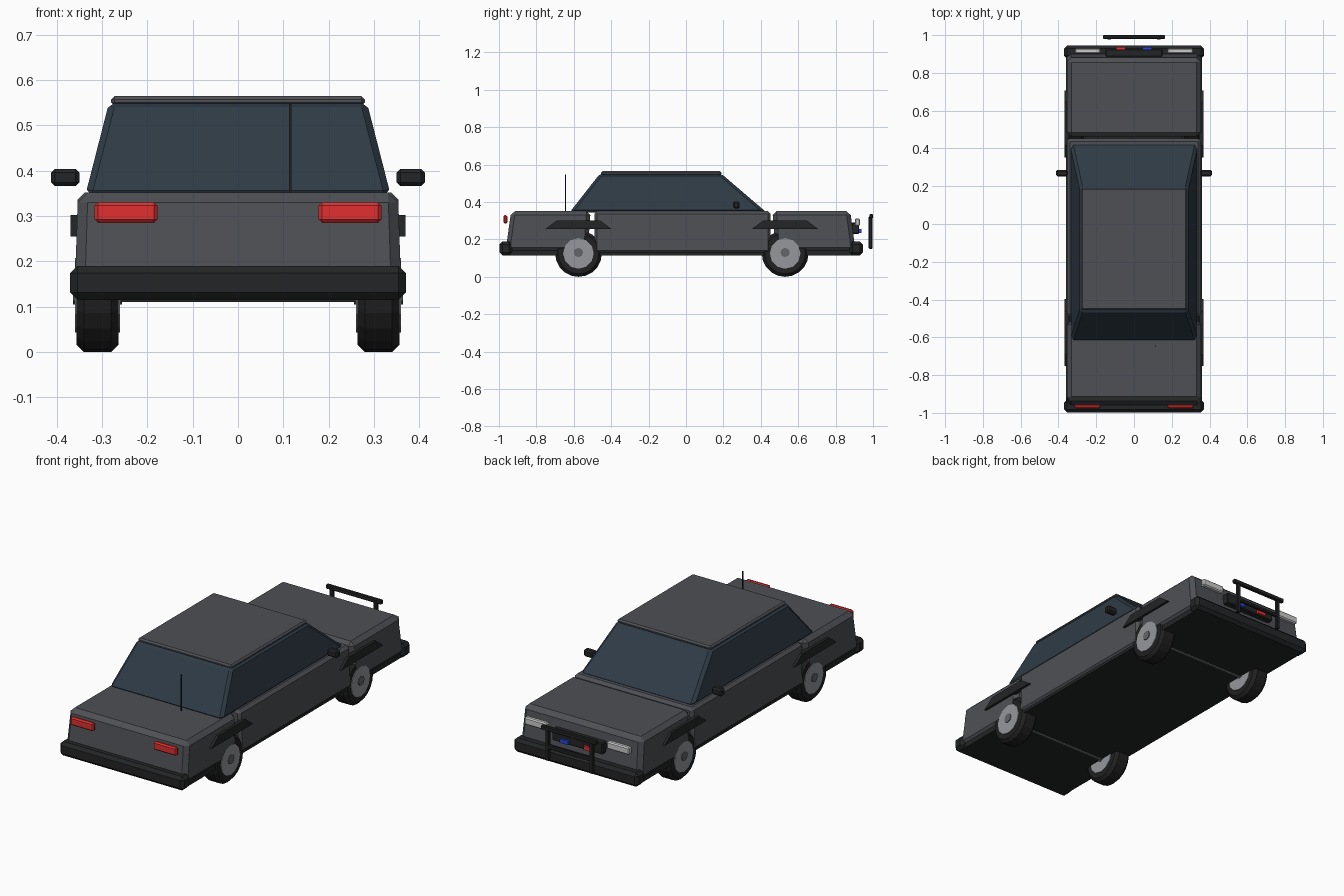
import bpy, bmesh, math
from mathutils import Matrix, Vector

if "Cube" in bpy.data.objects:
    bpy.data.objects.remove(bpy.data.objects["Cube"])


def material(name, r, g, b):
    m = bpy.data.materials.new(name)
    m.diffuse_color = (r, g, b, 1)
    m.use_nodes = True
    m.node_tree.nodes["Principled BSDF"].inputs["Base Color"].default_value = m.diffuse_color
    return m


PAINT = material("dark_paint", 0.075, 0.08, 0.09)
GLASS = material("tinted_glass", 0.028, 0.043, 0.06)
BLACK = material("black_plastic", 0.017, 0.018, 0.019)
RUBBER = material("rubber", 0.015, 0.015, 0.015)
METAL = material("rim_metal", 0.3, 0.31, 0.33)
HUB = material("hub_grey", 0.13, 0.13, 0.14)
RED = material("red_lens", 0.75, 0.03, 0.03)
BLUE = material("blue_lens", 0.02, 0.06, 0.7)
WHITE = material("clear_lens", 0.6, 0.6, 0.58)


def finish(bm, name, mat, bevel=0):
    if bevel:
        edges = [e for e in bm.edges if e.calc_face_angle(0) > math.radians(40)]
        bmesh.ops.bevel(bm, geom=edges, offset=bevel, segments=1,
                        affect='EDGES', clamp_overlap=True)
    bmesh.ops.recalc_face_normals(bm, faces=bm.faces[:])
    me = bpy.data.meshes.new(name)
    bm.to_mesh(me)
    bm.free()
    me.materials.append(mat)
    ob = bpy.data.objects.new(name, me)
    bpy.context.collection.objects.link(ob)
    return ob


def box(name, mat, x, y, z, top_x=None, top_y=None, bevel=0):
    """Box from (min, max) ranges, optionally with a tapered top."""
    top_x, top_y = top_x or x, top_y or y
    bm = bmesh.new()
    bmesh.ops.create_cube(bm, size=1)
    for v in bm.verts:
        up = v.co.z > 0
        i, j = int(v.co.x > 0), int(v.co.y > 0)
        v.co = Vector(((top_x if up else x)[i], (top_y if up else y)[j], z[int(up)]))
    return finish(bm, name, mat, bevel)


def cylinder(name, mat, centre, radius, width, sides, bevel=0):
    """Cylinder lying along x."""
    bm = bmesh.new()
    bmesh.ops.create_cone(bm, cap_ends=True, segments=sides,
                          radius1=radius, radius2=radius, depth=width,
                          matrix=Matrix.Translation(centre) @ Matrix.Rotation(math.pi / 2, 4, 'Y'))
    return finish(bm, name, mat, bevel)


def span(side, a, b):
    return tuple(sorted((side * a, side * b)))


# Body sections: trunk, cabin and hood with narrow gaps between them
W, T = (-0.36, 0.36), (-0.353, 0.353)
box("trunk_body", PAINT, W, (-0.965, -0.525), (0.135, 0.352), T, (-0.935, -0.51), 0.022)
box("cabin_body", PAINT, W, (-0.49, 0.453), (0.125, 0.352), T, (-0.49, 0.453), 0.015)
box("hood_body", PAINT, W, (0.478, 0.907), (0.135, 0.352), T, (0.462, 0.878), 0.022)
box("chassis", BLACK, (-0.35, 0.35), (-0.95, 0.925), (0.115, 0.142))

# Windows and roof
box("window_cabin", GLASS, (-0.337, 0.337), (-0.622, 0.43), (0.345, 0.552),
    (-0.284, 0.284), (-0.46, 0.188), 0.014)
box("roof", PAINT, (-0.28, 0.28), (-0.455, 0.19), (0.543, 0.565), bevel=0.008)

# Bumpers
box("rear_bumper", BLACK, (-0.37, 0.37), (-0.997, -0.93), (0.115, 0.19), bevel=0.016)
box("front_bumper", BLACK, (-0.37, 0.37), (0.875, 0.945), (0.115, 0.19), bevel=0.016)

# Grille with two small warning lights
box("grille", BLACK, (-0.15, 0.15), (0.885, 0.925), (0.23, 0.29), bevel=0.004)
box("blue_grille_light", BLUE, (0.045, 0.095), (0.922, 0.937), (0.235, 0.255))
box("red_grille_light", RED, (-0.095, -0.045), (0.922, 0.937), (0.235, 0.255))

# Push bar
box("push_bar_top", BLACK, (-0.165, 0.165), (0.98, 1.0), (0.312, 0.335), bevel=0.004)
box("push_bar_lower", BLACK, (-0.14, 0.14), (0.98, 0.997), (0.215, 0.235), bevel=0.004)

# Antenna
box("antenna", BLACK, (0.1125, 0.1175), (-0.6475, -0.6425), (0.345, 0.547))

for s, tag in ((1, "right"), (-1, "left")):
    # Lights, mirrors and push bar posts
    box(f"tail_light_{tag}", RED, span(s, 0.178, 0.316), (-0.977, -0.955), (0.285, 0.33), bevel=0.007)
    box(f"head_light_{tag}", WHITE, span(s, 0.178, 0.312), (0.903, 0.93), (0.272, 0.312), bevel=0.006)
    box(f"mirror_{tag}", BLACK, span(s, 0.35, 0.412), (0.252, 0.287), (0.366, 0.404), bevel=0.008)
    box(f"push_bar_post_{tag}", BLACK, span(s, 0.12, 0.142), (0.977, 0.997), (0.15, 0.325), bevel=0.004)

    for y, end in ((-0.575, "rear"), (0.53, "front")):
        # Fender flare and wheel
        box(f"{end}_flare_{tag}", BLACK, span(s, 0.345, 0.369), (y - 0.178, y + 0.178), (0.255, 0.302),
            span(s, 0.345, 0.369), (y - 0.115, y + 0.115))
        cylinder(f"{end}_tyre_{tag}", RUBBER, (s * 0.31, y, 0.125), 0.125, 0.092, 20, 0.016)
        cylinder(f"{end}_rim_{tag}", METAL, (s * 0.31, y, 0.125), 0.082, 0.1, 12)
        cylinder(f"{end}_hub_{tag}", HUB, (s * 0.31, y, 0.13), 0.025, 0.108, 8)

# Axles
cylinder("rear_axle", HUB, (0, -0.575, 0.125), 0.015, 0.56, 8)
cylinder("front_axle", HUB, (0, 0.53, 0.125), 0.015, 0.56, 8)
